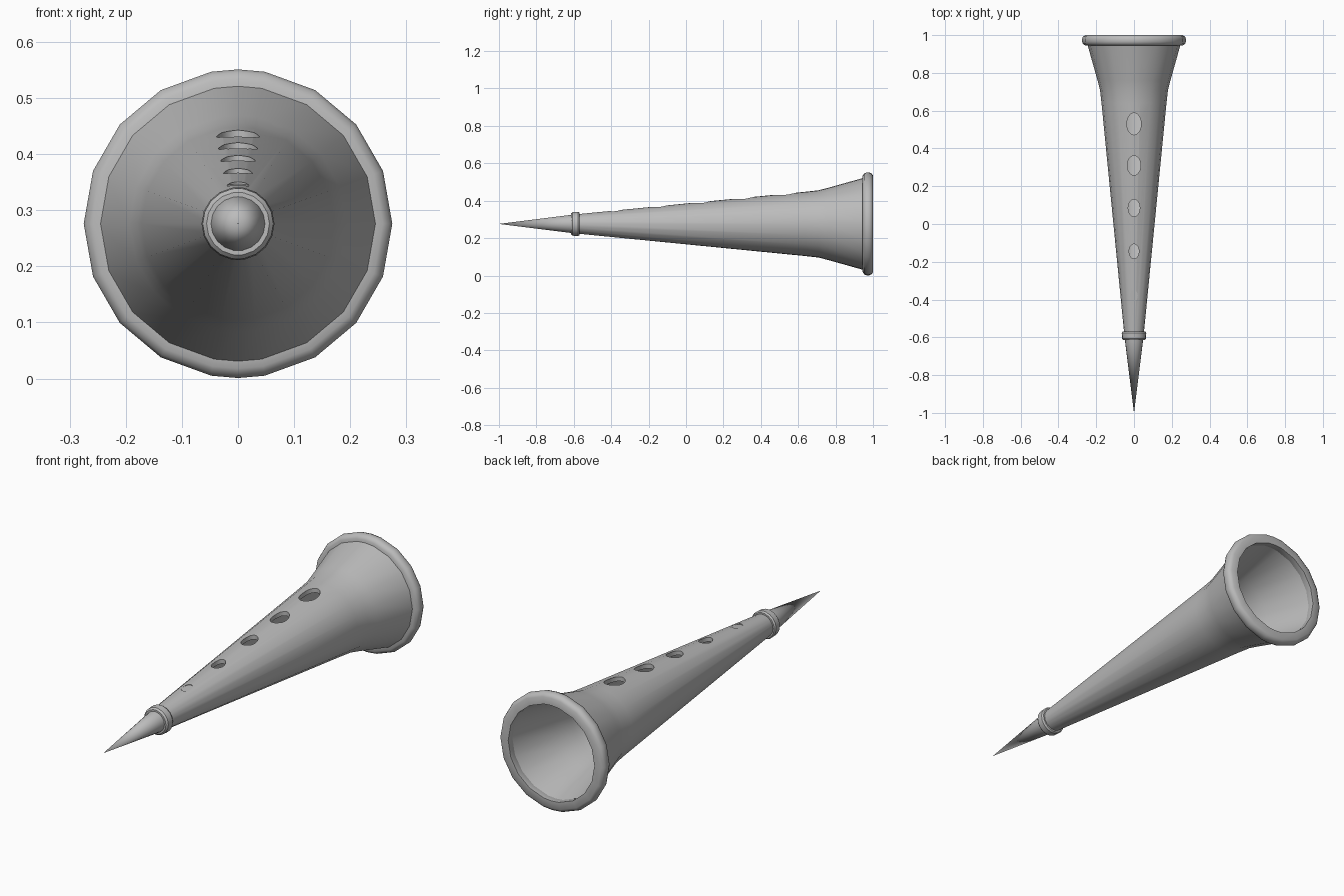
import bpy, bmesh, math

AXIS_Z = 0.276

cube = bpy.data.objects.get("Cube")
if cube:
    bpy.data.objects.remove(cube, do_unlink=True)

grey = bpy.data.materials.new("plain grey")
grey.use_nodes = True
grey.diffuse_color = (0.5, 0.5, 0.5, 1)
grey.node_tree.nodes["Principled BSDF"].inputs["Base Color"].default_value = (0.5, 0.5, 0.5, 1)

# Eighteen sides plus a crest and a keel vertex
ANGLES = sorted([10 + 20 * k for k in range(18)] + [0, 180])


def finish(name, bm):
    bmesh.ops.recalc_face_normals(bm, faces=bm.faces)
    mesh = bpy.data.meshes.new(name)
    bm.to_mesh(mesh)
    bm.free()
    mesh.materials.append(grey)
    obj = bpy.data.objects.new(name, mesh)
    bpy.context.collection.objects.link(obj)
    return obj


def smooth(obj, degrees=35):
    bpy.ops.object.select_all(action="DESELECT")
    obj.select_set(True)
    bpy.context.view_layer.objects.active = obj
    bpy.ops.object.shade_smooth_by_angle(angle=math.radians(degrees))


def turned(name, profile, closed=False):
    """Turn a (y, radius) profile around the horn axis; zero radius is a tip."""
    bm = bmesh.new()
    rings = []
    for y, r in profile:
        if r == 0:
            rings.append([bm.verts.new((0, y, AXIS_Z))] * len(ANGLES))
        else:
            rings.append([bm.verts.new((r * math.sin(math.radians(a)), y,
                                        AXIS_Z + r * math.cos(math.radians(a))))
                          for a in ANGLES])
    pairs = list(zip(rings, rings[1:]))
    if closed:
        pairs.append((rings[-1], rings[0]))
    for a, b in pairs:
        for i in range(len(ANGLES)):
            j = (i + 1) % len(ANGLES)
            corners = list(dict.fromkeys((a[i], a[j], b[j], b[i])))
            bm.faces.new(corners)
    return finish(name, bm)


# Hollow horn: outer wall from tip to bell, then back along the bore
body = turned("horn_body", [
    (-1.0, 0), (-0.6, 0.050), (0.64, 0.172), (0.71, 0.180), (0.76, 0.193),
    (0.97, 0.252), (0.98, 0.228), (0.74, 0.168), (0.64, 0.152), (-0.5, 0.04), (-0.6, 0)])


# Finger holes: centre y, half width, half length, depth of the cut
HOLES = [(0.53, 0.038, 0.058, 0.1), (0.31, 0.035, 0.052, 0.09),
         (0.085, 0.031, 0.046, 0.07), (-0.145, 0.026, 0.039, 0.05),
         (-0.38, 0.020, 0.031, 0.004)]
for n, (y, half_w, half_l, depth) in enumerate(HOLES):
    slope = 0.098
    bm = bmesh.new()
    bmesh.ops.create_cone(bm, cap_ends=True, segments=24, radius1=1, radius2=1, depth=1)
    crest = AXIS_Z + 0.050 + slope * (y + 0.6)
    for v in bm.verts:
        lift = 0.05 if v.co.z > 0 else -depth
        v.co = (v.co.x * half_w, y + v.co.y * half_l, crest + lift + v.co.y * half_l * slope)
    cutter = finish(f"hole_cutter_{n + 1}", bm)
    cutter.hide_render = True
    cutter.hide_viewport = True
    mod = body.modifiers.new(f"finger_hole_{n + 1}", "BOOLEAN")
    mod.operation = "DIFFERENCE"
    mod.solver = "EXACT"
    mod.object = cutter

# Bake the holes, then shade
graph = bpy.context.evaluated_depsgraph_get()
body_mesh = bpy.data.meshes.new_from_object(body.evaluated_get(graph))
body.modifiers.clear()
body.data = body_mesh
for obj in [o for o in bpy.data.objects if o.name.startswith("hole_cutter")]:
    bpy.data.objects.remove(obj, do_unlink=True)
smooth(body)

# Rounded bell rim and the small collar near the tip
smooth(turned("bell_rim", [
    (0.945, 0.235), (0.945, 0.258), (0.953, 0.270), (0.965, 0.275), (0.98, 0.275),
    (0.992, 0.270), (1.0, 0.258), (1.0, 0.224), (0.97, 0.224)], closed=True))
smooth(turned("tip_collar", [
    (-0.615, 0.045), (-0.615, 0.056), (-0.607, 0.063), (-0.577, 0.065),
    (-0.569, 0.060), (-0.569, 0.045)], closed=True))
